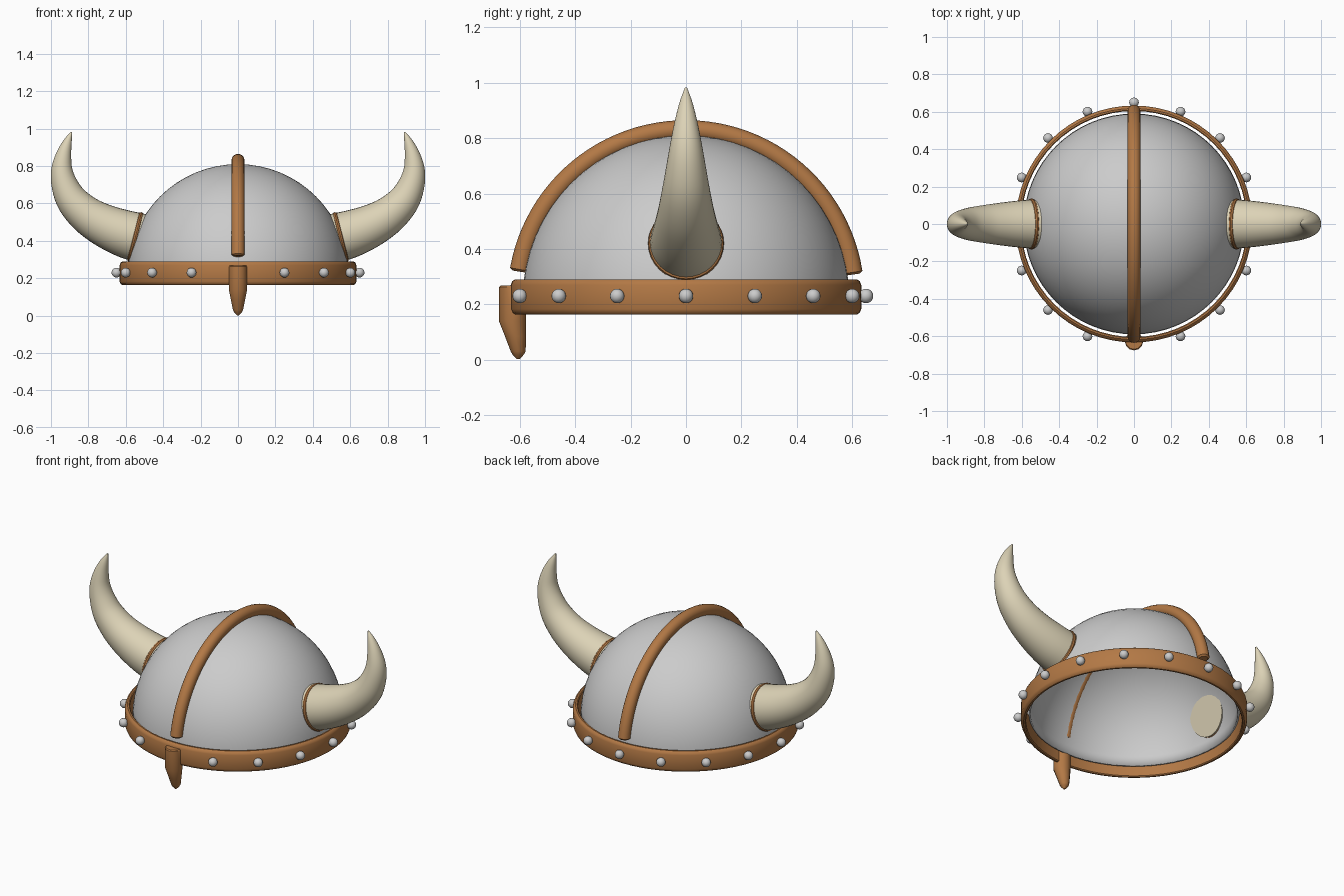
import bpy, bmesh, math
from mathutils import Matrix, Vector

if "Cube" in bpy.data.objects:
    bpy.data.objects.remove(bpy.data.objects["Cube"])


def material(name, rgb):
    m = bpy.data.materials.new(name)
    m.diffuse_color = (*rgb, 1)
    m.use_nodes = True
    m.node_tree.nodes["Principled BSDF"].inputs["Base Color"].default_value = m.diffuse_color
    return m


LEATHER = material("leather", (0.45, 0.19, 0.06))
BONE = material("bone", (0.72, 0.65, 0.47))


def smooth(ob, angle=35):
    bpy.ops.object.select_all(action='DESELECT')
    ob.select_set(True)
    bpy.context.view_layer.objects.active = ob
    bpy.ops.object.shade_smooth_by_angle(angle=math.radians(angle))


def from_bmesh(name, bm, mat=None):
    bmesh.ops.recalc_face_normals(bm, faces=bm.faces)
    me = bpy.data.meshes.new(name)
    bm.to_mesh(me)
    bm.free()
    ob = bpy.data.objects.new(name, me)
    bpy.context.collection.objects.link(ob)
    if mat:
        me.materials.append(mat)
    smooth(ob)
    return ob


def loft(name, rings, mat, sides, caps=True, closed=False):
    """Skin circular rings given as (centre, axis u, axis v, radius)."""
    bm = bmesh.new()
    loops = []
    for c, u, v, r in rings:
        angles = [2 * math.pi * i / sides for i in range(sides)]
        loops.append([bm.verts.new(c + r * (math.cos(a) * u + math.sin(a) * v)) for a in angles])
    pairs = list(zip(loops, loops[1:])) + ([(loops[-1], loops[0])] if closed else [])
    for a, b in pairs:
        for i in range(sides):
            j = (i + 1) % sides
            bm.faces.new((a[i], a[j], b[j], b[i]))
    if caps:
        bm.faces.new(loops[0])
        bm.faces.new(loops[-1])
    return from_bmesh(name, bm, mat)


X, Y, Z = Vector((1, 0, 0)), Vector((0, 1, 0)), Vector((0, 0, 1))

# Dome: thin open hemisphere
bm = bmesh.new()
bmesh.ops.create_uvsphere(bm, u_segments=64, v_segments=32, radius=0.59,
                          matrix=Matrix.Translation((0, 0, 0.22)))
bmesh.ops.delete(bm, geom=[v for v in bm.verts if v.co.z < 0.219], context='VERTS')
dome = from_bmesh("dome", bm)
shell = dome.modifiers.new("thickness", 'SOLIDIFY')
shell.thickness = 0.012
shell.offset = -1

# Rim band: rounded rectangular profile turned around z
profile = [(0.604, 0.168), (0.609, 0.163), (0.618, 0.163), (0.628, 0.170), (0.633, 0.183),
           (0.633, 0.270), (0.628, 0.283), (0.618, 0.290), (0.609, 0.290), (0.604, 0.285)]
loft("rim_band", [(Z * z, X, Y, r) for r, z in profile], LEATHER, 64, caps=False, closed=True)

# Crest: tube arching from front to back, ends slightly rounded
rings = []
start, end, steps = math.radians(10), math.radians(171), 48
for i in range(steps + 1):
    a = start + (end - start) * i / steps
    d = -Y * math.cos(a) + Z * math.sin(a)
    rings.append((Z * 0.22 + d * 0.61, X, d, 0.035))
for i, a in ((0, start - 0.013), (len(rings) + 1, end + 0.013)):
    d = -Y * math.cos(a) + Z * math.sin(a)
    rings.insert(i, (Z * 0.22 + d * 0.61, X, d, 0.025))
loft("crest", rings, LEATHER, 16)

# Nose guard: tapered peg with a straight back edge
guard = [(0.267, 0.046), (0.262, 0.049), (0.14, 0.049), (0.085, 0.038), (0.03, 0.027), (0.018, 0.02), (0.002, 0.005)]
loft("nose_guard", [(Vector((0, -0.578 - max(r, 0.028), z)), X, Y, r) for z, r in guard],
     LEATHER, 12)

# Studs: sixteen places round the band, the front one taken by the nose guard
for i in range(1, 16):
    a = -math.pi / 2 + i * math.pi / 8
    bm = bmesh.new()
    bmesh.ops.create_uvsphere(bm, u_segments=16, v_segments=10, radius=0.026, matrix=Matrix.Translation(
        (0.65 * math.cos(a), 0.65 * math.sin(a), 0.23)))
    from_bmesh(f"stud_{i}", bm)

# Horns: x, z and radius along the centre line
HORN = [(0.525, 0.415, 0.132), (0.62, 0.443, 0.125), (0.72, 0.485, 0.113), (0.81, 0.54, 0.10),
        (0.885, 0.615, 0.086), (0.927, 0.70, 0.071), (0.942, 0.78, 0.057), (0.932, 0.86, 0.041),
        (0.911, 0.93, 0.023), (0.890, 0.982, 0.004)]


def spline(points, sub=4):
    """Catmull-Rom samples through the points."""
    p = [Vector(q) for q in points]
    p = [2 * p[0] - p[1]] + p + [2 * p[-1] - p[-2]]
    out = []
    for i in range(1, len(p) - 2):
        a, b, c, d = p[i - 1:i + 3]
        for k in range(sub):
            t = k / sub
            out.append(0.5 * (2 * b + (c - a) * t + (2 * a - 5 * b + 4 * c - d) * t * t
                              + (3 * b - a - 3 * c + d) * t ** 3))
    return out + [p[-2]]


samples = spline(HORN)
for side, label in ((1, "right"), (-1, "left")):
    rings = []
    for i, s in enumerate(samples):
        t = samples[min(i + 1, len(samples) - 1)] - samples[max(i - 1, 0)]
        n = Vector((-t.y * side, 0, t.x)).normalized()
        rings.append((Vector((s.x * side, 0, s.y)), Y, n, s.z))
    loft(f"{label}_horn", rings, BONE, 32)

    # Collar: thin ring sunk into the horn base
    axis = Vector((0.97 * side, 0, 0.24)).normalized()
    n = Vector((-0.24 * side, 0, 0.97)).normalized()
    base = Vector((0.549 * side, 0, 0.42))
    rings = []
    for k in range(10):
        a = 2 * math.pi * k / 10
        rings.append((base + axis * 0.014 * math.sin(a), Y, n, 0.122 + 0.015 * math.cos(a)))
    loft(f"{label}_collar", rings, LEATHER, 32, caps=False, closed=True)
